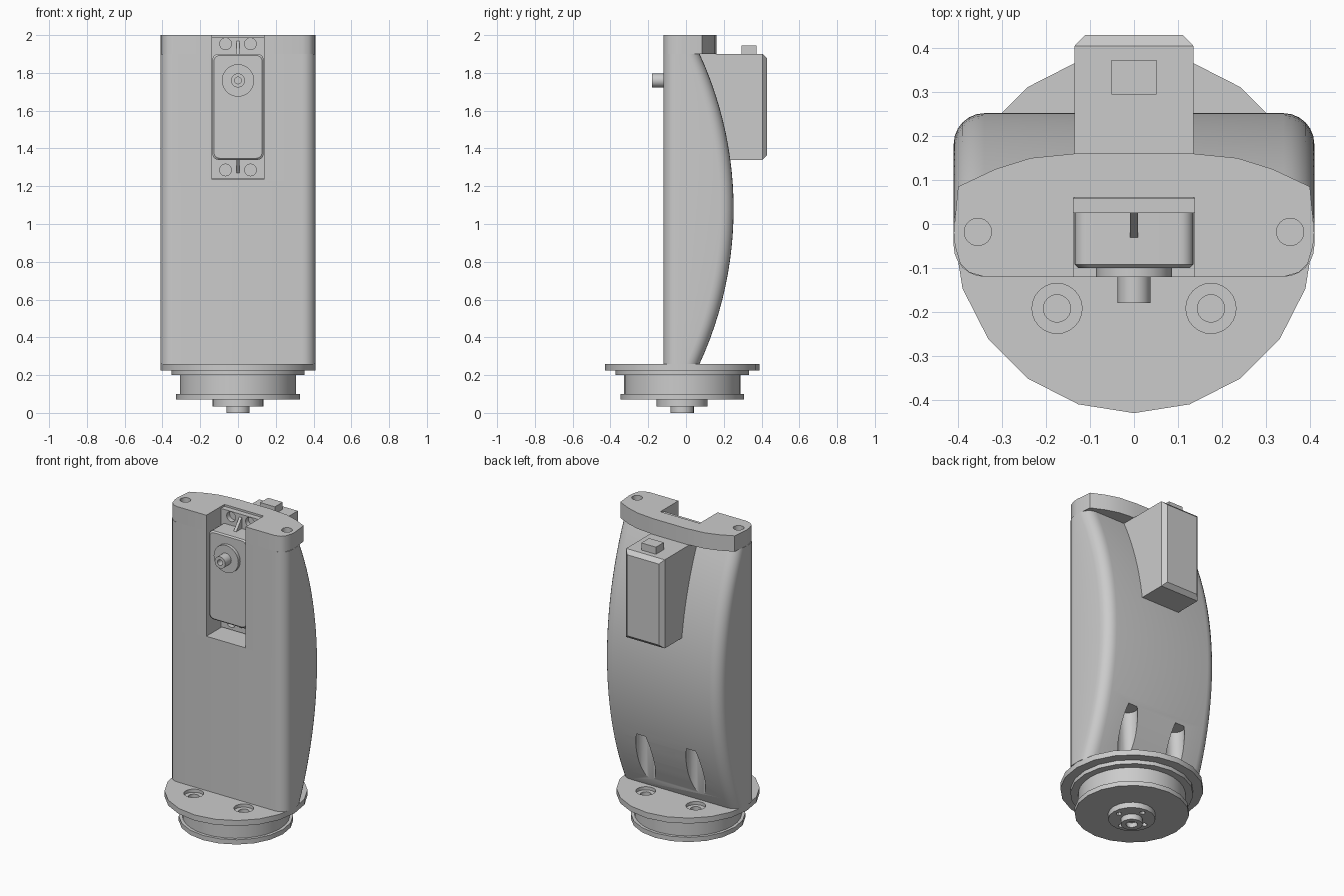
import bpy, bmesh
from math import pi, cos, sin, radians, sqrt
from mathutils import Matrix

old = bpy.data.objects.get("Cube")
if old:
    bpy.data.objects.remove(old, do_unlink=True)

grey = bpy.data.materials.new("light_grey")
grey.use_nodes = True
colour = (0.6, 0.6, 0.6, 1)
grey.diffuse_color = colour
grey.node_tree.nodes["Principled BSDF"].inputs["Base Color"].default_value = colour

AXIS_Y = -0.02      # y of the round base
SERVO_Z = 1.62      # middle height of the servo


def make(name, bm):
    bmesh.ops.recalc_face_normals(bm, faces=bm.faces)
    mesh = bpy.data.meshes.new(name)
    bm.to_mesh(mesh)
    bm.free()
    mesh.materials.append(grey)
    ob = bpy.data.objects.new(name, mesh)
    bpy.context.collection.objects.link(ob)
    return ob


def loft(name, rings):
    """Skin closed rings of equal length and cap both ends."""
    bm = bmesh.new()
    rows = [[bm.verts.new(p) for p in ring] for ring in rings]
    n = len(rows[0])
    for a, b in zip(rows, rows[1:]):
        for i in range(n):
            j = (i + 1) % n
            bm.faces.new((a[i], a[j], b[j], b[i]))
    bm.faces.new(rows[0][::-1])
    bm.faces.new(rows[-1])
    return make(name, bm)


def box(name, x0, x1, y0, y1, z0, z1):
    flat = [(x0, y0), (x1, y0), (x1, y1), (x0, y1)]
    return loft(name, [[(x, y, z) for x, y in flat] for z in (z0, z1)])


def disc(name, r, x, y, z0, z1, sides=20):
    ring = [(x + r * sin(2 * pi * i / sides), y - r * cos(2 * pi * i / sides)) for i in range(sides)]
    return loft(name, [[(a, b, z) for a, b in ring] for z in (z0, z1)])


def disc_y(name, r, x, z, y0, y1, sides=24):
    ring = [(x + r * cos(2 * pi * i / sides), z + r * sin(2 * pi * i / sides)) for i in range(sides)]
    return loft(name, [[(a, y, b) for a, b in ring] for y in (y0, y1)])


def rounded(w, lo, hi, r, steps=6):
    """Rounded rectangle of half width w between lo and hi."""
    pts = []
    for cx, cy, start in ((w - r, lo + r, -90), (w - r, hi - r, 0), (r - w, hi - r, 90), (r - w, lo + r, 180)):
        for i in range(steps + 1):
            a = radians(start + 90 * i / steps)
            pts.append((cx + r * cos(a), cy + r * sin(a)))
    return pts


def cut(ob, cutters):
    """Subtract cutters in turn and bake the result."""
    for c in cutters:
        mod = ob.modifiers.new("cut", "BOOLEAN")
        mod.operation, mod.solver, mod.object = "DIFFERENCE", "EXACT", c
        dg = bpy.context.evaluated_depsgraph_get()
        mesh = bpy.data.meshes.new_from_object(ob.evaluated_get(dg))
        ob.modifiers.clear()
        ob.data = mesh


# Curved arm shell: flat front, bowed back with rounded corners
def back_y(z):
    radius = 1.96
    return 0.252 - radius + sqrt(radius ** 2 - (z - 1.08) ** 2)


levels = [0.26 + 1.64 * i / 24 for i in range(25)]
body = loft("arm_shell", [[(x, y, z) for x, y in rounded(0.41, -0.12, back_y(z), 0.07)] for z in levels])

# Top plate with a gently arched back edge
half = [(0.34, -0.12), (0.375, -0.11), (0.395, -0.09), (0.407, -0.05), (0.41, -0.02),
        (0.40, 0.085), (0.315, 0.125), (0.235, 0.15), (0.115, 0.162)]
outline = half + [(-x, y) for x, y in reversed(half)]
cap = loft("top_plate", [[(x, y, z) for x, y in outline] for z in (1.9, 2.0)])

# Servo recess and top screw holes
recess = box("recess_cutter", -0.137, 0.137, -0.3, 0.06, 1.235, 2.2)
top_holes = [disc("top_hole_cutter", 0.031, s * 0.355, -0.018, 1.7, 2.2, 24) for s in (-1, 1)]
# Screwdriver channels in the lower back
channels = [disc("channel_cutter", 0.057, s * 0.175, 0.152, 0.2, 0.63, 24) for s in (-1, 1)]
cut(body, [recess] + top_holes + channels)
cut(cap, [recess] + top_holes)

# Round base flange with four counterbored holes
flange = disc("base_flange", 0.41, 0, AXIS_Y, 0.225, 0.26)
bores = []
for sx in (-1, 1):
    for sy in (-1, 1):
        x, y = sx * 0.175, AXIS_Y + sy * 0.172
        bores.append(disc("counterbore_cutter", 0.057, x, y, 0.24, 0.3, 24))
        bores.append(disc("bore_cutter", 0.031, x, y, 0.15, 0.3, 24))
step = disc("flange_step", 0.353, 0, AXIS_Y, 0.2, 0.225)
cut(flange, bores)
cut(step, bores[1::2])

# Bearing drum, lower rim and output hub
disc("base_drum", 0.308, 0, AXIS_Y, 0.1, 0.2, 32)
disc("lower_rim", 0.328, 0, AXIS_Y, 0.07, 0.1)
hub = disc("output_hub", 0.135, 0, AXIS_Y, 0.035, 0.07)
boss = disc("hub_boss", 0.062, 0, AXIS_Y, 0, 0.035)
hub_holes = [disc("hub_hole_cutter", 0.016, 0.095 * cos(a), AXIS_Y + 0.095 * sin(a), 0, 0.06, 12)
             for a in (0, pi / 2, pi, 3 * pi / 2)]
boss_hole = disc("boss_hole_cutter", 0.033, 0, AXIS_Y, -0.1, 0.03, 16)
cut(hub, hub_holes)
cut(boss, [boss_hole])

# Servo: rear case with chamfered back, rounded front cover
rings = [[(sx * (0.135 - c), y, SERVO_Z + sz * (0.28 - c)) for sx, sz in ((-1, -1), (1, -1), (1, 1), (-1, 1))]
         for y, c in ((0.03, 0), (0.405, 0), (0.43, 0.024))]
loft("servo_case", rings)
loft("servo_cover", [[(x, y, z) for x, z in rounded(0.135 - c, SERVO_Z - 0.28 + c, SERVO_Z + 0.28 - c, 0.03)]
                     for y, c in ((-0.1, 0.008), (-0.092, 0), (0.03, 0))])
box("cable_socket", -0.051, 0.051, 0.295, 0.373, 1.89, 1.945)

# Mounting tabs with screw holes and stiffening ribs
tabs = box("servo_tabs", -0.137, 0.137, 0.025, 0.0595, 1.24, 1.988)
tab_holes = [disc_y("tab_hole_cutter", 0.031, sx * 0.066, SERVO_Z + sz * 0.334, 0, 0.055)
             for sx in (-1, 1) for sz in (-1, 1)]
cut(tabs, tab_holes)
for name, s in (("upper_rib", 1), ("lower_rib", -1)):
    tri = [(-0.035, SERVO_Z + s * 0.275), (0.03, SERVO_Z + s * 0.275), (0.03, SERVO_Z + s * 0.355)]
    loft(name, [[(x, y, z) for y, z in tri] for x in (-0.009, 0.009)])

# Servo output collar and hollow shaft
disc_y("shaft_collar", 0.086, 0, 1.76, -0.12, -0.095)
shaft = disc_y("output_shaft", 0.037, 0, 1.76, -0.18, -0.11)
shaft_hole = disc_y("shaft_hole_cutter", 0.018, 0, 1.76, -0.3, -0.125)
cut(shaft, [shaft_hole])

# Drop the cutters, then smooth the rounded surfaces
for ob in list(bpy.data.objects):
    if "_cutter" in ob.name:
        bpy.data.objects.remove(ob, do_unlink=True)
    elif ob.type == "MESH":
        ob.data.shade_smooth()
        ob.data.set_sharp_from_angle(angle=radians(30))
